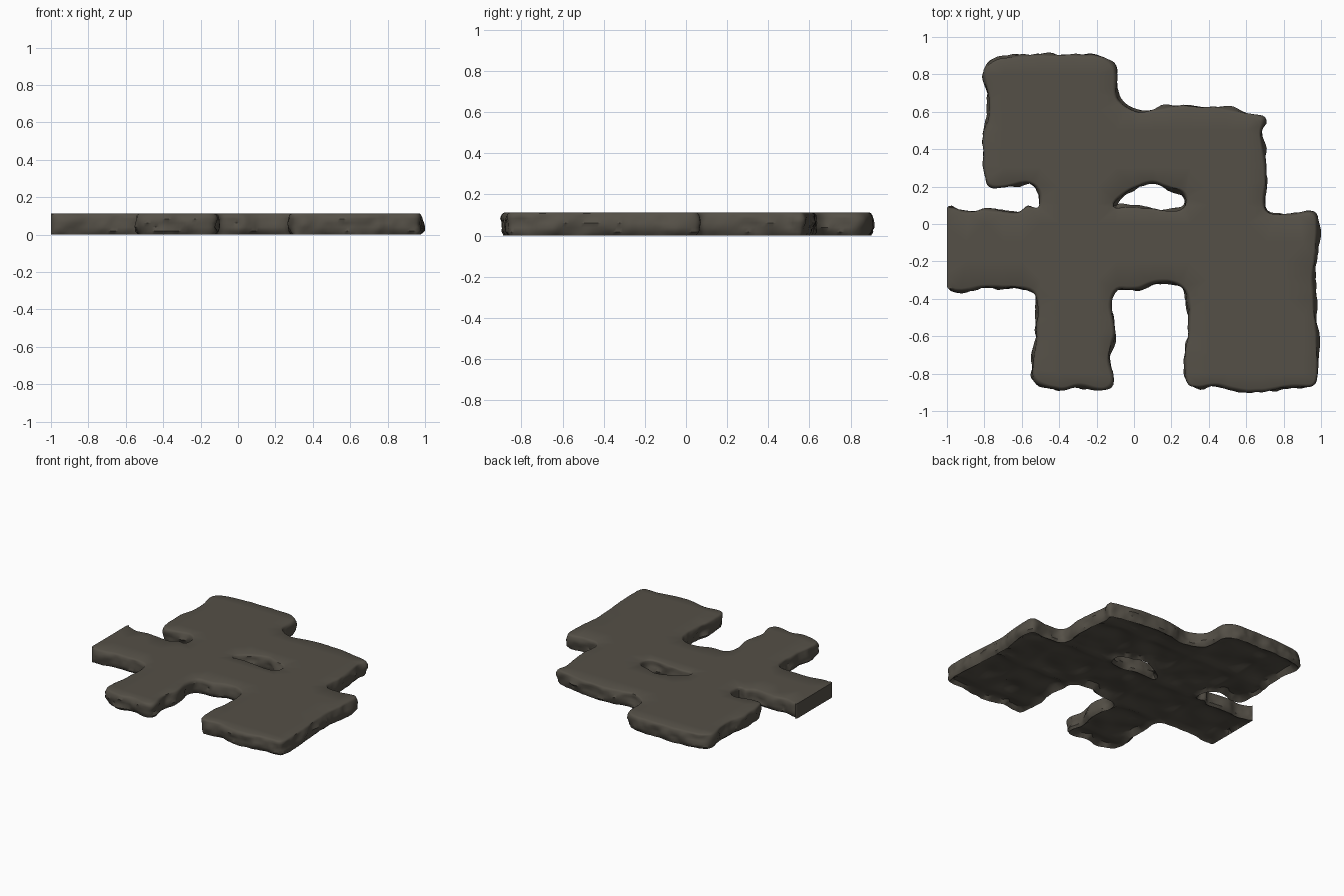
import bpy, bmesh, math
from mathutils import Vector, noise, geometry

if "Cube" in bpy.data.objects:
    bpy.data.objects.remove(bpy.data.objects["Cube"])

# Traced plan of the slab (counter-clockwise) and of its hole (clockwise)
OUTER = [(-1, -.335), (-.8, -.34), (-.66, -.345), (-.53, -.375), (-.525, -.6), (-.54, -.82),
         (-.39, -.89), (-.3, -.865), (-.16, -.89), (-.11, -.84), (-.13, -.73), (-.10, -.57),
         (-.125, -.43), (-.09, -.35), (.01, -.35), (.14, -.31), (.27, -.355), (.29, -.58),
         (.27, -.68), (.29, -.87), (.45, -.865), (.6, -.9), (.86, -.87), (.97, -.86),
         (.985, -.65), (.96, -.28), (.98, -.13), (.97, .055), (.84, .055), (.705, .075),
         (.71, .25), (.685, .5), (.695, .57), (.45, .625), (.2, .63), (.03, .605),
         (-.09, .68), (-.1, .84), (-.2, .9), (-.65, .9), (-.8, .84), (-.78, .66),
         (-.785, .55), (-.81, .43), (-.79, .215), (-.7, .19), (-.58, .22), (-.51, .18),
         (-.51, .085), (-.57, .105), (-.62, .06), (-.8, .08), (-.9, .065), (-1, .085)]
HOLE = [(-.09, .13), (-.02, .18), (.1, .22), (.18, .19), (.27, .16),
        (.26, .085), (.15, .075), (.0, .1), (-.11, .09)]
# Wall profile: height, outward offset, roughness
RINGS = [(0, -.014, .012), (.018, -.002, .018), (.04, 0, .022), (.062, 0, .022),
         (.084, -.001, .016), (.1, -.004, .008), (.108, -.009, .005), (.113, -.018, .004)]
STEP = .018


def resample(ctrl):
    """Smooth closed curve through the points, evenly spaced."""
    P = [Vector(p) for p in ctrl]
    n = len(P)
    fine = []
    for i in range(n):
        a, b, c, d = P[i - 1], P[i], P[(i + 1) % n], P[(i + 2) % n]
        k = max(2, round((c - b).length / STEP))
        m0, m1 = (c - a) / 2, (d - b) / 2
        lim = (c - b).length
        m0 *= min(1, lim / m0.length)
        m1 *= min(1, lim / m1.length)
        for j in range(k):
            t = j / k
            fine.append(b * (2*t**3 - 3*t*t + 1) + m0 * (t**3 - 2*t*t + t)
                        + c * (3*t*t - 2*t**3) + m1 * (t**3 - t*t))
    for p in fine:
        p.x = max(p.x, -1)
    for _ in range(2):
        fine = [p if p.x < -.99 else (fine[i - 1] + p * 2 + fine[(i + 1) % len(fine)]) / 4
                for i, p in enumerate(fine)]
    return fine


def inside(p, poly):
    hit = False
    for i, b in enumerate(poly):
        a = poly[i - 1]
        if (a.y > p.y) != (b.y > p.y) and p.x < (b.x - a.x) * (p.y - a.y) / (b.y - a.y) + a.x:
            hit = not hit
    return hit


def under_z(x, y):
    """Dimpled rock underside, divided by ridges into square tiles."""
    sx = abs(math.sin(math.pi * (x + .53) / .41))
    sy = abs(math.sin(math.pi * (y + .35) / .41))
    n = noise.noise(Vector((x * 6, y * 6, 3.1)))
    return .006 + min(1, 1.6 * math.sqrt(sx * sy)) * max(0, .02 + .028 * n)


bm = bmesh.new()
loops = [resample(OUTER), resample(HOLE)]
bottoms, tops = [], []

# Rough broken walls
for pts in loops:
    n = len(pts)
    rows = []
    for z, off, rough in RINGS:
        row = []
        for i, p in enumerate(pts):
            t = (pts[(i + 1) % n] - pts[i - 2 + 1]).normalized()
            nor = Vector((t.y, -t.x))
            q = Vector((p.x * 9, p.y * 9, z * 16))
            d = off + rough * (noise.noise(q) + .5 * noise.noise(q * 2.3))
            if p.x < -.985:
                d = 0
            c = p + nor * d
            row.append(bm.verts.new((max(-1, c.x), c.y, z)))
        rows.append(row)
    for r0, r1 in zip(rows, rows[1:]):
        for i in range(n):
            j = (i + 1) % n
            bm.faces.new((r0[i], r0[j], r1[j], r1[i]))
    bottoms.append(rows[0])
    tops.append(rows[-1])


def cap(rings, height, spacing):
    """Fill between the outline and hole with a triangulated sheet."""
    polys = [[v.co.xy for v in r] for r in rings]
    src = [v for r in rings for v in r]
    co = [v.co.xy for v in src]
    edges, s = [], 0
    for r in rings:
        edges += [(s + i, s + (i + 1) % len(r)) for i in range(len(r))]
        s += len(r)
    steps = int(1 / spacing)
    for i in range(-steps, steps + 1):
        for j in range(-steps, steps + 1):
            p = Vector((i * spacing + .003, j * spacing + .002))
            if inside(p, polys[0]) and not inside(p, polys[1]):
                if min((p - q).length_squared for q in co[:len(src)]) > (spacing * .5) ** 2:
                    co.append(p)
    res = geometry.delaunay_2d_cdt(co, edges, [], 0, 1e-6)
    out, faces, origin = res[0], res[2], res[3]
    vs = []
    for p, o in zip(out, origin):
        k = min(o) if o else len(src)
        vs.append(src[k] if k < len(src) else bm.verts.new((p.x, p.y, height(p.x, p.y))))
    for f in faces:
        c = sum((out[k] for k in f), Vector((0, 0))) / len(f)
        if inside(c, polys[0]) and not inside(c, polys[1]):
            try:
                bm.faces.new([vs[k] for k in f])
            except ValueError:
                pass


# Flat walking surface and rocky underside
cap(tops, lambda x, y: .113, .1)
cap(bottoms, under_z, .03)
bmesh.ops.recalc_face_normals(bm, faces=bm.faces)

mesh = bpy.data.meshes.new("stone_floor_slab")
bm.to_mesh(mesh)
bm.free()
slab = bpy.data.objects.new("stone_floor_slab", mesh)
bpy.context.collection.objects.link(slab)
mat = bpy.data.materials.new("dark_stone")
mat.diffuse_color = (.09, .08, .063, 1)
mat.use_nodes = True
mat.node_tree.nodes["Principled BSDF"].inputs["Base Color"].default_value = mat.diffuse_color
mesh.materials.append(mat)
bpy.context.view_layer.objects.active = slab
slab.select_set(True)
bpy.ops.object.shade_smooth_by_angle(angle=math.radians(40))
